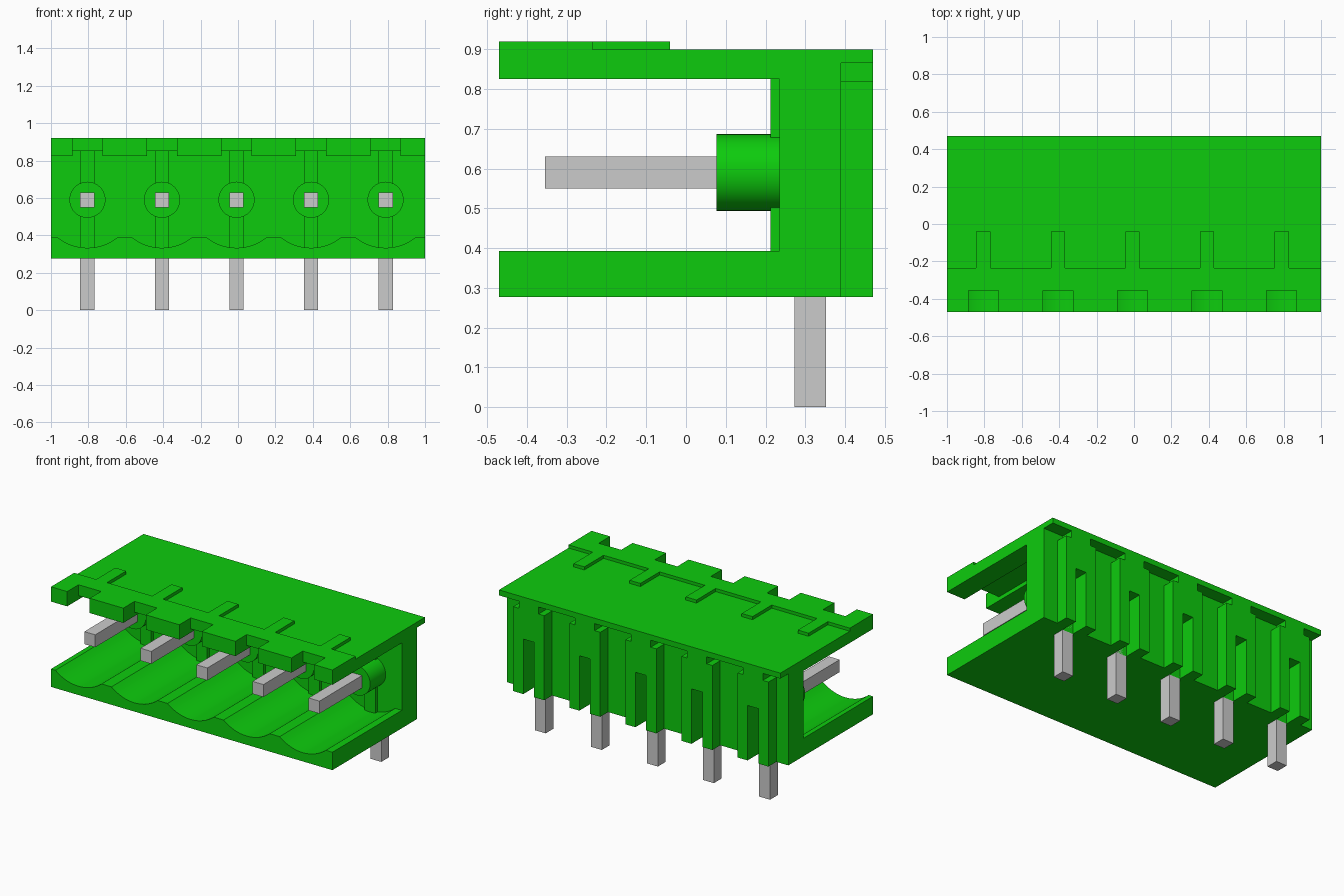
import bpy, bmesh, math
from mathutils import Vector

if "Cube" in bpy.data.objects:
    bpy.data.objects.remove(bpy.data.objects["Cube"])


def material(name, colour):
    m = bpy.data.materials.new(name)
    m.diffuse_color = (*colour, 1)
    m.use_nodes = True
    m.node_tree.nodes["Principled BSDF"].inputs["Base Color"].default_value = m.diffuse_color
    return m


GREEN = material("green_plastic", (0.004, 0.60, 0.004))
METAL = material("tin_grey", (0.60, 0.60, 0.60))

# Contact positions along x
PITCH = 0.3985
PINS = [-0.805 + i * PITCH for i in range(5)]
HALF_PIN = 0.0385
HALF_NOTCH = 0.08
COLLAR_Z = 0.59


def prism(name, points, axis, lo, hi, mat=GREEN):
    """Extrude a closed 2D profile along an axis; points use the other two axes in order."""
    def place(p, d):
        return {"x": (d, p[0], p[1]), "y": (p[0], d, p[1]), "z": (p[0], p[1], d)}[axis]
    bm = bmesh.new()
    face = bm.faces.new([bm.verts.new(place(p, lo)) for p in points])
    out = bmesh.ops.extrude_face_region(bm, geom=[face])
    step = Vector(place((0, 0), hi - lo))
    bmesh.ops.translate(bm, vec=step,
                        verts=[g for g in out["geom"] if isinstance(g, bmesh.types.BMVert)])
    bmesh.ops.recalc_face_normals(bm, faces=bm.faces)
    mesh = bpy.data.meshes.new(name)
    bm.to_mesh(mesh)
    bm.free()
    mesh.materials.append(mat)
    ob = bpy.data.objects.new(name, mesh)
    bpy.context.collection.objects.link(ob)
    return ob


def box(name, x0, x1, y0, y1, z0, z1, mat=GREEN):
    return prism(name, [(x0, y0), (x1, y0), (x1, y1), (x0, y1)], "z", z0, z1, mat)


def smooth(ob):
    bpy.ops.object.select_all(action="DESELECT")
    bpy.context.view_layer.objects.active = ob
    ob.select_set(True)
    bpy.ops.object.shade_smooth_by_angle(angle=math.radians(30))


def notched_front():
    """Front edge of the top plate, left to right, with a notch at each pin."""
    pts = [(-1, -0.47)]
    for x in PINS:
        a, b = x - HALF_NOTCH, x + HALF_NOTCH
        pts += [(a, -0.47), (a, -0.355), (b, -0.355), (b, -0.47)]
    return pts + [(1, -0.47)]


# Floor plate with round troughs concentric with the collars
R, RIDGE = 0.257, 0.392
sweep = math.acos((COLLAR_Z - RIDGE) / R)
floor = [(1, 0.277), (-1, 0.277), (-1, RIDGE)]
for x in PINS:
    for i in range(17):
        a = -sweep + 2 * sweep * i / 16
        floor.append((x + R * math.sin(a), COLLAR_Z - R * math.cos(a)))
floor.append((1, RIDGE))
smooth(prism("floor_plate", floor, "y", -0.47, 0.235))

# Rear wall: solid front layer, then a layer slotted behind each pin
box("rear_wall", -1, 1, 0.235, 0.352, 0.277, 0.85)
slotted = [(1, 0.85), (-1, 0.85), (-1, 0.277)]
for x in PINS:
    a, b = x - HALF_PIN, x + HALF_PIN
    slotted += [(a, 0.277), (a, 0.63), (b, 0.63), (b, 0.277)]
slotted.append((1, 0.277))
prism("slotted_wall", slotted, "y", 0.352, 0.39)

# Top plate, thin rear lip and the raised comb on its front
prism("top_plate", notched_front() + [(1, 0.39), (-1, 0.39)], "z", 0.85, 0.90)
box("rear_lip", -1, 1, 0.39, 0.47, 0.865, 0.90)
comb = notched_front() + [(1, -0.235)]
for x in reversed(PINS):
    a, b = x - HALF_PIN, x + HALF_PIN
    comb += [(b, -0.235), (b, -0.04), (a, -0.04), (a, -0.235)]
comb.append((-1, -0.235))
prism("raised_comb", comb, "z", 0.90, 0.92)

# Strips under the top plate, leaving a shallow channel above each pin
edges = [-1] + [v for x in PINS for v in (x - HALF_NOTCH, x + HALF_NOTCH)] + [1]
for i in range(0, len(edges), 2):
    box(f"ceiling_strip_{i // 2 + 1}", edges[i], edges[i + 1], -0.47, 0.235, 0.825, 0.85)

for n, x in enumerate(PINS, 1):
    # Rib on the front of the rear wall
    box(f"wall_rib_{n}", x - HALF_PIN, x + HALF_PIN, 0.213, 0.235, 0.333, 0.85)

    # Round collar around the contact
    ring = [(x + 0.0965 * math.cos(math.tau * i / 40),
             COLLAR_Z + 0.0965 * math.sin(math.tau * i / 40)) for i in range(40)]
    smooth(prism(f"collar_{n}", ring, "y", 0.077, 0.235))

    # Rear block with a pin slot and narrower top
    half = [(HALF_PIN, 0.63), (HALF_PIN, 0.277), (0.11, 0.277),
            (0.11, 0.82), (0.07, 0.82), (0.07, 0.865)]
    block = [(x + u, z) for u, z in half] + [(x - u, z) for u, z in reversed(half)]
    prism(f"rear_block_{n}", block, "y", 0.39, 0.47)

    # Bent square contact pin
    bend = [(-0.355, 0.55), (0.273, 0.55), (0.273, 0), (0.352, 0),
            (0.352, 0.63), (-0.355, 0.63)]
    prism(f"contact_pin_{n}", bend, "x", x - HALF_PIN, x + HALF_PIN, METAL)
